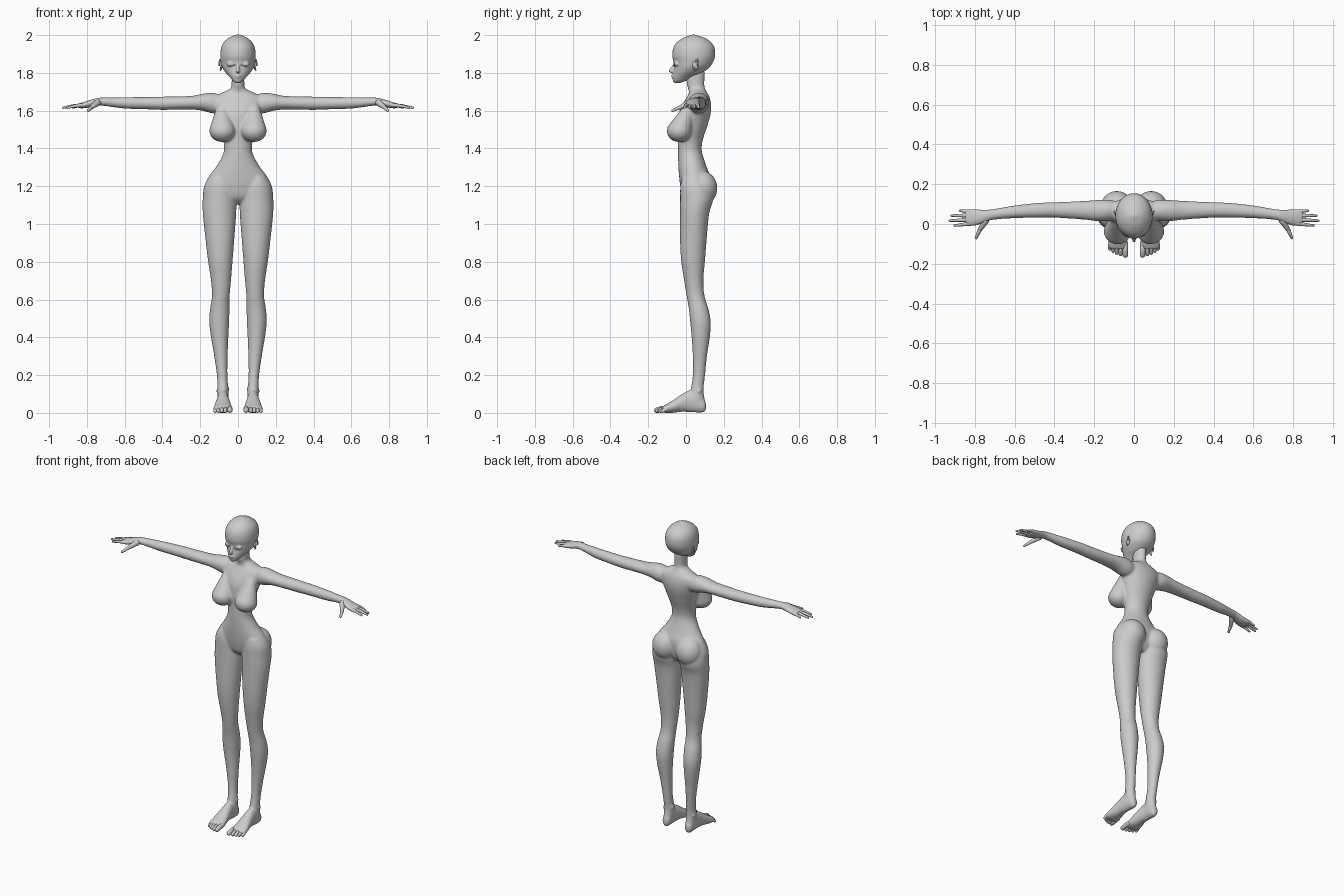
import bpy, bmesh, math
from mathutils import Vector

AXES = {'Z': lambda t, a, b: (a, b, t), 'Y': lambda t, a, b: (a, t, b), 'X': lambda t, a, b: (t, a, b)}


def catmull(p, sub=5):
    out = []
    for i in range(len(p) - 1):
        q = [p[max(i - 1, 0)], p[i], p[i + 1], p[min(i + 2, len(p) - 1)]]
        for k in range(sub):
            u = k / sub
            out.append([0.5 * (2 * b + (c - a) * u + (2 * a - 5 * b + 4 * c - d) * u * u
                               + (3 * b - a - 3 * c + d) * u ** 3) for a, b, c, d in zip(*q)])
    return out + [list(p[-1])]


def loft(bm, axis, rows, s=1, n=32):
    """Elliptical rings from rows (t, low a, high a, low b, high b); s=-1 mirrors in x."""
    rings = []
    for t, a0, a1, b0, b1 in catmull(rows):
        ring = []
        for i in range(n):
            w = 2 * math.pi * i / n
            x, y, z = AXES[axis](t, (a0 + a1) / 2 + (a1 - a0) / 2 * math.cos(w),
                                 (b0 + b1) / 2 + (b1 - b0) / 2 * math.sin(w))
            ring.append(bm.verts.new((s * x, y, z)))
        rings.append(ring)
    faces = [bm.faces.new(rings[0]), bm.faces.new(rings[-1])]
    for r, q in zip(rings, rings[1:]):
        for i in range(n):
            j = (i + 1) % n
            faces.append(bm.faces.new((r[i], r[j], q[j], q[i])))
    bmesh.ops.recalc_face_normals(bm, faces=faces)


def hull(bm, balls, s=1, n=16):
    """Convex skin around ellipsoids given as (centre, radii)."""
    verts = []
    for c, r in balls:
        r = r if isinstance(r, tuple) else (r, r, r)
        for j in range(n // 2 + 1):
            p = math.pi * j / (n // 2)
            for i in range(n if 0 < j < n // 2 else 1):
                w = 2 * math.pi * i / n
                verts.append(bm.verts.new((s * (c[0] + r[0] * math.sin(p) * math.cos(w)),
                                           c[1] + r[1] * math.sin(p) * math.sin(w),
                                           c[2] + r[2] * math.cos(p))))
    bmesh.ops.convex_hull(bm, input=verts)
    for v in verts:
        if v.is_valid and not v.link_faces:
            bm.verts.remove(v)
    bmesh.ops.recalc_face_normals(bm, faces=list({f for v in verts if v.is_valid for f in v.link_faces}))


def make(name, bm):
    me = bpy.data.meshes.new(name)
    bm.to_mesh(me)
    bm.free()
    for p in me.polygons:
        p.use_smooth = True
    ob = bpy.data.objects.new(name, me)
    bpy.context.collection.objects.link(ob)
    return ob


def blend(ob, voxel, repeat):
    m = ob.modifiers.new("Fuse", 'REMESH')
    m.mode = 'VOXEL'
    m.voxel_size = voxel
    m.use_smooth_shade = True
    m = ob.modifiers.new("Soften", 'SMOOTH')
    m.factor = 0.5
    m.iterations = repeat


def sym(rows):
    return [(z, -w, w, f, b) for z, w, f, b in rows]


# Torso with neck: height, half width, front, back
torso = sym([(1.105, .05, .02, .09), (1.14, .12, -.015, .115), (1.20, .172, -.03, .128),
             (1.25, .155, -.036, .128), (1.30, .118, -.04, .11), (1.36, .083, -.042, .09),
             (1.40, .074, -.042, .083), (1.45, .08, -.042, .09), (1.52, .10, -.045, .113),
             (1.58, .118, -.04, .13), (1.63, .138, -.02, .133), (1.67, .135, .003, .125),
             (1.695, .085, .016, .112), (1.715, .043, .012, .102), (1.74, .034, .004, .097),
             (1.81, .034, .0, .10)])
leg = [(1.25, .05, .15, -.02, .11), (1.20, .015, .179, -.03, .13), (1.13, .008, .187, -.031, .143),
       (1.05, .010, .186, -.031, .122), (.9, .021, .170, -.031, .108), (.8, .029, .158, -.025, .1),
       (.7, .037, .143, -.01, .092), (.62, .044, .138, .003, .098), (.55, .045, .148, .015, .119),
       (.48, .047, .152, .022, .131), (.4, .051, .143, .030, .126), (.3, .055, .126, .036, .111),
       (.2, .056, .112, .036, .101), (.12, .051, .109, .024, .093), (.06, .05, .109, .01, .1),
       (.015, .06, .1, .02, .095)]
foot = [(.106, .068, .092, .018, .05), (.09, .055, .105, .002, .08), (.03, .05, .11, .003, .12),
        (-.02, .043, .116, .006, .10), (-.07, .034, .127, .0, .066), (-.11, .031, .131, .0, .042),
        (-.126, .04, .12, .006, .034)]
arm = [(.07, .03, .11, 1.59, 1.675), (.13, .015, .122, 1.585, 1.694), (.19, .015, .120, 1.60, 1.689),
       (.25, .022, .116, 1.606, 1.678), (.4, .032, .109, 1.604, 1.674), (.48, .032, .106, 1.607, 1.673),
       (.6, .029, .093, 1.611, 1.671), (.7, .022, .076, 1.624, 1.669), (.74, .012, .072, 1.627, 1.668),
       (.79, -.007, .073, 1.616, 1.655), (.83, -.01, .075, 1.612, 1.642), (.85, .0, .07, 1.616, 1.636)]

bm = bmesh.new()
loft(bm, 'Z', torso, n=48)
for s in (1, -1):
    loft(bm, 'Z', leg, s)
    loft(bm, 'Y', foot, s)
    loft(bm, 'X', arm, s)
    # chest, buttock and ankle volumes
    hull(bm, [((.083, -.036, 1.492), (.069, .066, .058)), ((.085, .015, 1.61), .03)], s, 28)
    hull(bm, [((.086, .083, 1.19), (.083, .083, .092))], s, 28)
    hull(bm, [((.055, .065, .125), .012), ((.104, .07, .115), .012)], s)
blend(make("body", bm), .006, 8)

# Head: height, half width, front, back
head = sym([(1.747, .012, -.062, -.03), (1.758, .027, -.069, .0), (1.78, .046, -.071, .04),
            (1.80, .064, -.068, .085), (1.83, .084, -.063, .125), (1.86, .091, -.066, .145),
            (1.89, .094, -.073, .154), (1.93, .09, -.068, .152), (1.96, .077, -.05, .135),
            (1.985, .05, -.015, .10), (1.998, .022, .02, .06), (2.003, .006, .035, .045)])
bm = bmesh.new()
loft(bm, 'Z', head, n=40)
hull(bm, [((0, -.06, 1.845), .007), ((0, -.083, 1.811), .009), ((0, -.06, 1.806), .012)])  # nose
hull(bm, [((0, -.070, 1.787), (.017, .008, .006))])  # upper lip
hull(bm, [((0, -.069, 1.777), (.014, .008, .005))])  # lower lip
for s in (1, -1):
    hull(bm, [((.037, -.049, 1.847), (.024, .014, .015))], s)  # closed eyelid
blend(make("head", bm), .004, 4)

# Lash line, ears
bm = bmesh.new()
lash = [(.016, -.064, 1.843), (.027, -.065, 1.838), (.042, -.061, 1.837), (.058, -.047, 1.843)]
for s in (1, -1):
    for p, q in zip(lash, lash[1:]):
        hull(bm, [(p, .0025), (q, .0025)], s, 8)
make("eyelashes", bm)
bm = bmesh.new()
for s in (1, -1):
    rim = [Vector((.089 + .010 * (1 - math.cos(a)) / 2, .045 + .017 * (1 - math.cos(a)) / 2 + .004 * math.sin(a),
                   1.842 + .027 * math.sin(a))) for a in [-1.5 + i * .52 for i in range(10)]]
    for p, q in zip(rim, rim[1:]):
        hull(bm, [(p, .0045), (q, .0045)], s, 8)
    hull(bm, [((.088, .05, 1.842), (.006, .016, .026))], s)
make("ears", bm)

# Fingers: knuckle y, tip x, tip y
bm = bmesh.new()
fingers = [(.002, .908, -.008), (.022, .932, .017), (.043, .922, .042), (.063, .88, .066)]
for s in (1, -1):
    for y, tx, ty in fingers:
        a, b = Vector((.82, y, 1.629)), Vector((tx - .006, ty, 1.616))
        mid = a.lerp(b, .5) + Vector((0, 0, .003))
        hull(bm, [(a, .011), (mid, .0085)], s, 12)
        hull(bm, [(mid, .0085), (b, .006)], s, 12)
    hull(bm, [((.745, .018, 1.642), .018), ((.775, -.03, 1.618), .011)], s, 12)
    hull(bm, [((.775, -.03, 1.618), .011), ((.793, -.070, 1.601), .007)], s, 12)
make("fingers", bm)

# Toes: x, tip y, radius
bm = bmesh.new()
toes = [(.043, -.155, .014), (.067, -.152, .010), (.086, -.145, .010), (.104, -.136, .0095), (.121, -.124, .009)]
for s in (1, -1):
    for x, y, r in toes:
        hull(bm, [((x, -.10, .022), r), ((x, y + .022, .024), r * .85), ((x, y, r), r)], s, 12)
make("toes", bm)
